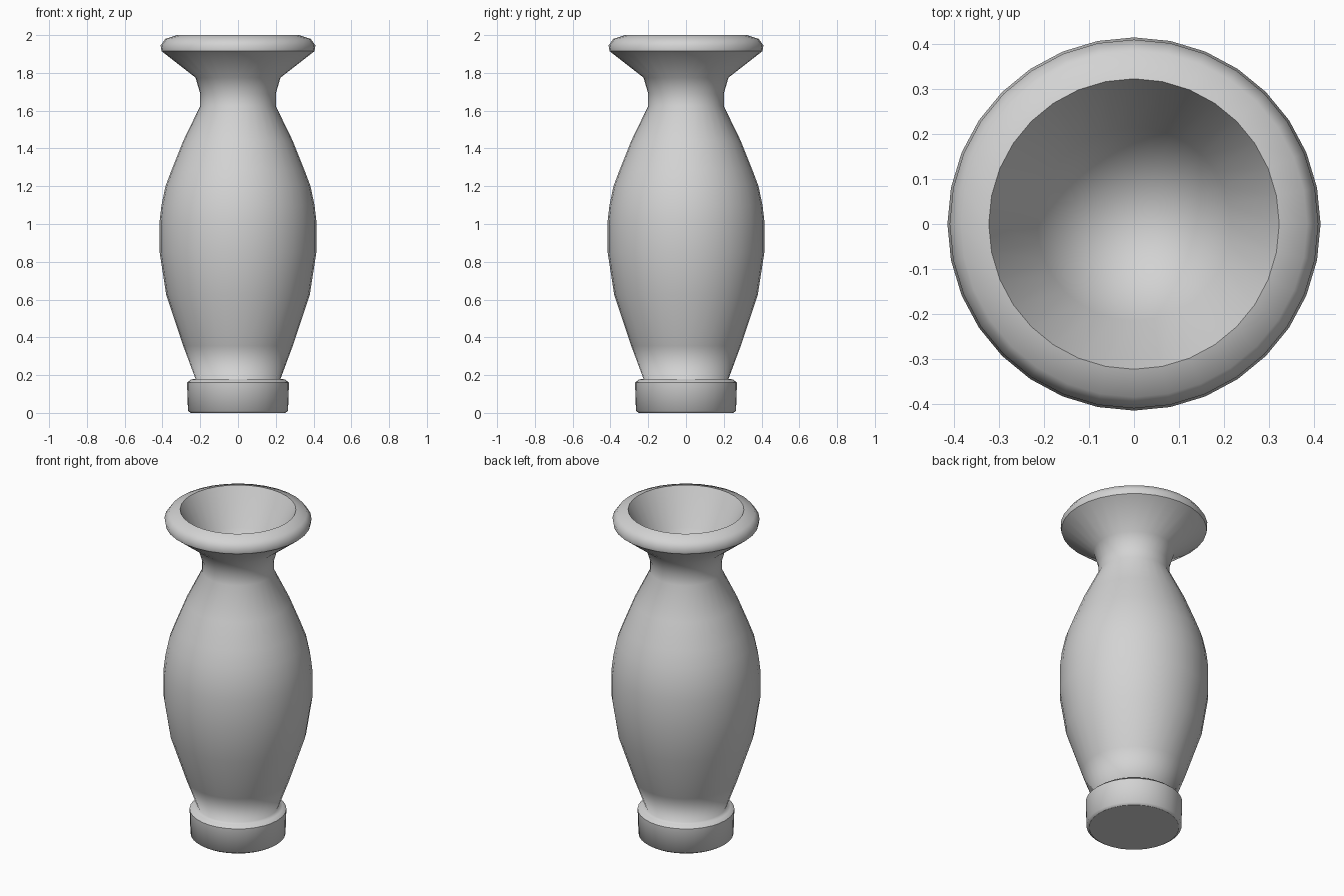
import bpy
import bmesh
from math import tau
from mathutils import Vector

cube = bpy.data.objects.get("Cube")
if cube:
    bpy.data.objects.remove(cube, do_unlink=True)

SIDES = 32

# Stone grey for the whole vase
grey = bpy.data.materials.new("light_grey")
grey.use_nodes = True
colour = (0.65, 0.65, 0.65, 1)
grey.diffuse_color = colour
bsdf = next(n for n in grey.node_tree.nodes if n.type == "BSDF_PRINCIPLED")
bsdf.inputs["Base Color"].default_value = colour
bsdf.inputs["Roughness"].default_value = 0.6

# Profile sections as (radius, height)
foot = [(0, 0), (0.25, 0), (0.265, 0.01), (0.27, 0.16), (0.25, 0.177)]
body = [(0.225, 0.18), (0.29, 0.355), (0.38, 0.625), (0.415, 0.85),
        (0.415, 1.015), (0.405, 1.1), (0.384, 1.2), (0.35, 1.29), (0.29, 1.44)]
neck = [(0.2, 1.625), (0.2, 1.69), (0.225, 1.775)]
lip = [(0.405, 1.915), (0.41, 1.945), (0.385, 1.98), (0.323, 2.0)]
bowl = [(0.215, 1.79), (0.16, 1.7), (0.08, 1.65), (0, 1.63)]
profile = foot + body + neck + lip + bowl
sharp_rings = [foot[1], foot[3], lip[0], lip[-1]]

# Turn the profile around the vertical axis
bm = bmesh.new()
verts = [bm.verts.new((r, 0, z)) for r, z in profile]
edges = [bm.edges.new(pair) for pair in zip(verts, verts[1:])]
bmesh.ops.spin(bm, geom=verts + edges, cent=(0, 0, 0), axis=(0, 0, 1),
               angle=tau, steps=SIDES, use_duplicate=False)
bmesh.ops.remove_doubles(bm, verts=bm.verts[:], dist=0.0005)
bmesh.ops.recalc_face_normals(bm, faces=bm.faces[:])

# Smooth everywhere except the crisp rings of the foot and lip
for face in bm.faces:
    face.smooth = True
for edge in bm.edges:
    a, b = (Vector((v.co.xy.length, v.co.z)) for v in edge.verts)
    if any((a - Vector(p)).length < 0.001 and (b - Vector(p)).length < 0.001
           for p in sharp_rings):
        edge.smooth = False

mesh = bpy.data.meshes.new("vase")
bm.to_mesh(mesh)
bm.free()
mesh.materials.append(grey)
vase = bpy.data.objects.new("vase", mesh)
bpy.context.collection.objects.link(vase)
